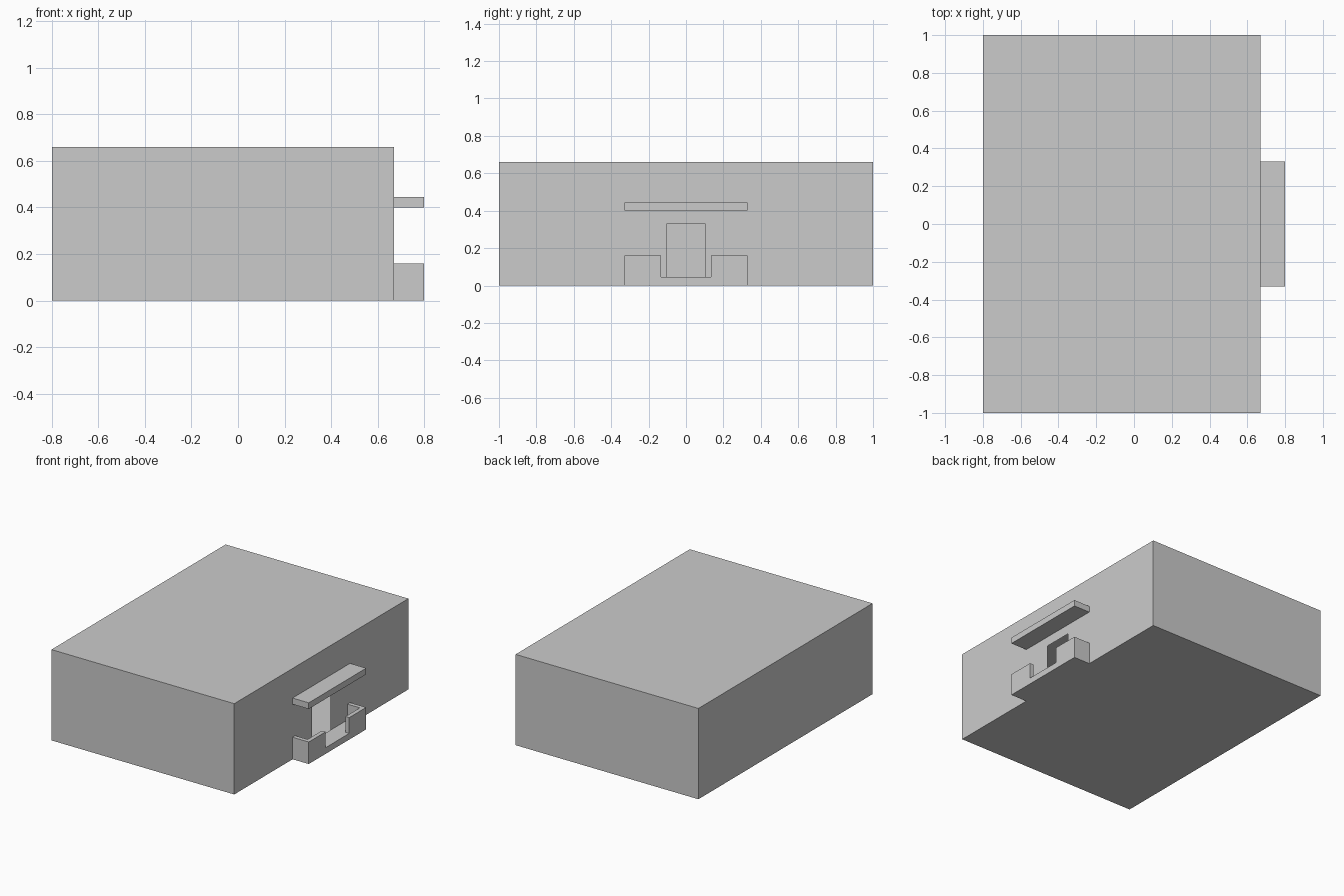
import bpy, bmesh

if "Cube" in bpy.data.objects:
    bpy.data.objects.remove(bpy.data.objects["Cube"])

X0, X1, X2 = -0.80, 0.67, 0.80      # back wall, entrance wall, porch front
H = 0.66                            # building height
PW = 0.33                           # porch half width
T = 0.03                            # parapet thickness
FLOOR, RAIL = 0.045, 0.16           # porch floor and parapet heights
DOOR, DOOR_TOP = 0.105, 0.33        # doorway half width and top
GAP = 0.135                         # half width of the gap in the parapet


def finish(name, bm, recalc=True):
    bmesh.ops.remove_doubles(bm, verts=bm.verts, dist=1e-5)
    if recalc:
        bmesh.ops.recalc_face_normals(bm, faces=bm.faces)
    mesh = bpy.data.meshes.new(name)
    bm.to_mesh(mesh)
    bm.free()
    obj = bpy.data.objects.new(name, mesh)
    bpy.context.collection.objects.link(obj)
    return obj


def quad(bm, pts):
    return bm.faces.new([bm.verts.new(p) for p in pts])


def cell_solid(name, xs, ys, zs, filled):
    """Outer skin of the filled cells of a small rectilinear grid."""
    bm = bmesh.new()
    cuts = (xs, ys, zs)
    size = [len(c) - 1 for c in cuts]

    def solid(c):
        return all(0 <= c[a] < size[a] for a in range(3)) and filled(*c)

    for i in range(size[0]):
        for j in range(size[1]):
            for k in range(size[2]):
                if not solid((i, j, k)):
                    continue
                for a in range(3):
                    for step in (0, 1):
                        n = [i, j, k]
                        n[a] += 2 * step - 1
                        if solid(n):
                            continue
                        b, c = (a + 1) % 3, (a + 2) % 3
                        pts = []
                        for u, v in ((0, 0), (1, 0), (1, 1), (0, 1)):
                            idx = [i, j, k]
                            idx[a] += step
                            idx[b] += u
                            idx[c] += v
                            pts.append([cuts[d][idx[d]] for d in range(3)])
                        quad(bm, pts if step else pts[::-1])
    bmesh.ops.remove_doubles(bm, verts=bm.verts, dist=1e-5)
    bmesh.ops.dissolve_limit(bm, angle_limit=0.01, verts=bm.verts, edges=bm.edges)
    return finish(name, bm)


# Building: hollow shell with an open doorway in the entrance wall
bm = bmesh.new()
quad(bm, [(X0, -1, 0), (X0, 1, 0), (X1, 1, 0), (X1, -1, 0)])
quad(bm, [(X0, -1, H), (X1, -1, H), (X1, 1, H), (X0, 1, H)])
quad(bm, [(X0, -1, 0), (X0, -1, H), (X0, 1, H), (X0, 1, 0)])
quad(bm, [(X0, -1, 0), (X1, -1, 0), (X1, -1, H), (X0, -1, H)])
quad(bm, [(X0, 1, 0), (X0, 1, H), (X1, 1, H), (X1, 1, 0)])
for y0, y1, z0, z1 in ((-1, -DOOR, 0, H), (DOOR, 1, 0, H),
                       (-DOOR, DOOR, 0, FLOOR), (-DOOR, DOOR, DOOR_TOP, H)):
    quad(bm, [(X1, y0, z0), (X1, y1, z0), (X1, y1, z1), (X1, y0, z1)])
finish("building_shell", bm, recalc=False)

# Porch: floor slab with a parapet around it, open in front of the door
cell_solid("entrance_porch", [X1, X2 - T, X2],
           [-PW, -PW + T, -GAP, GAP, PW - T, PW], [0, FLOOR, RAIL],
           lambda i, j, k: k == 0 or j in (0, 4) or (i == 1 and j != 2))

# Canopy above the porch
cell_solid("entrance_canopy", [X1, X2], [-PW, PW], [0.40, 0.445],
           lambda i, j, k: True)
